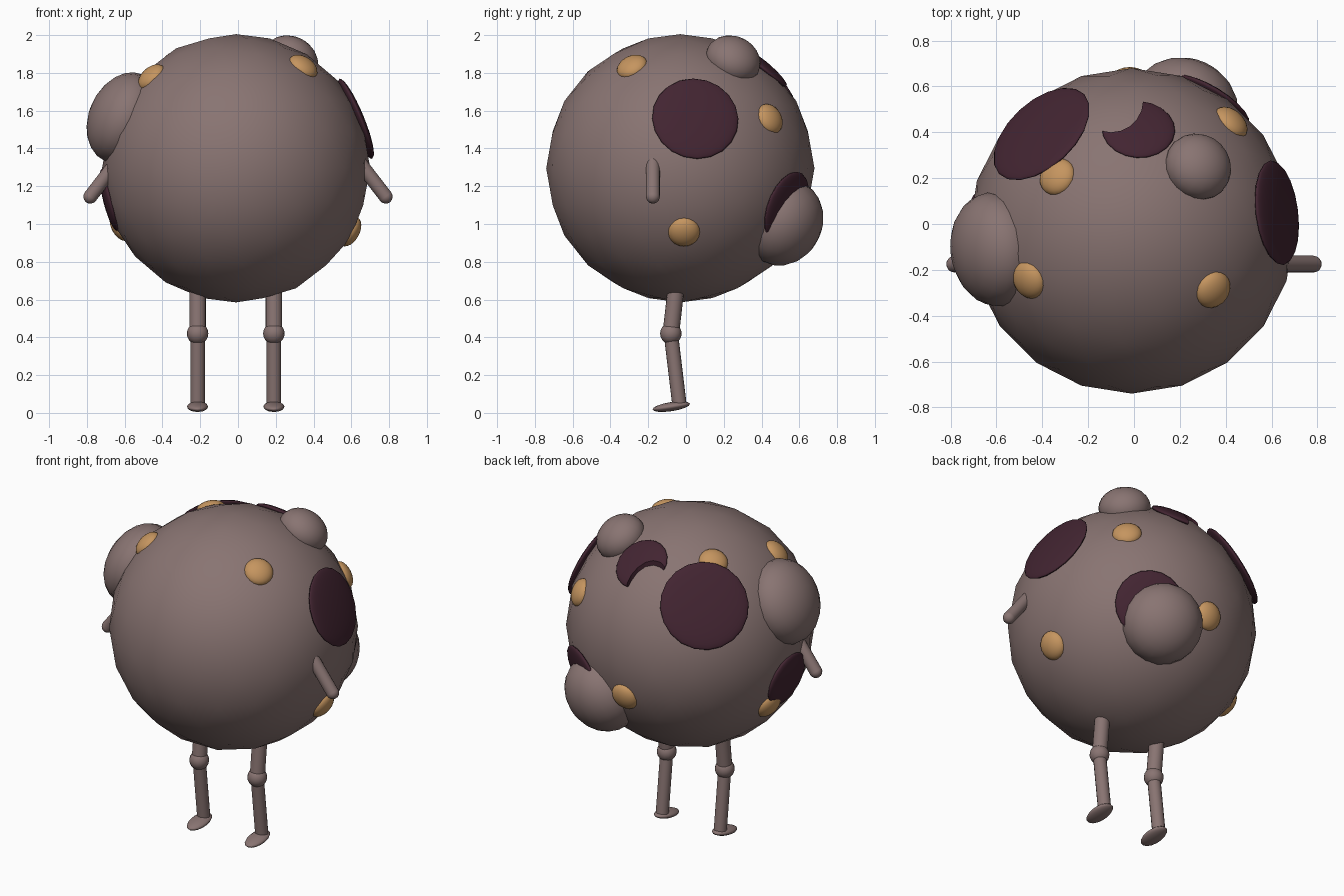
import bpy
from math import pi
from mathutils import Vector

if "Cube" in bpy.data.objects:
    bpy.data.objects.remove(bpy.data.objects["Cube"], do_unlink=True)


def material(name, colour):
    mat = bpy.data.materials.new(name)
    mat.use_nodes = True
    mat.diffuse_color = (*colour, 1)
    mat.node_tree.nodes["Principled BSDF"].inputs["Base Color"].default_value = (*colour, 1)
    return mat


SKIN = material("dusty_mauve", (0.25, 0.175, 0.168))
DARK = material("dark_plum", (0.055, 0.018, 0.031))
AMBER = material("amber", (0.56, 0.3, 0.115))

CENTRE = Vector((-0.01, -0.03, 1.295))
RADIUS = 0.71


def finish(name, mat, sharp=60):
    obj = bpy.context.object
    obj.name = name
    obj.data.materials.append(mat)
    bpy.ops.object.shade_smooth_by_angle(angle=sharp * pi / 180)
    return obj


def blob(name, loc, scale, mat, normal=Vector((0, 0, 1)), segments=20, rings=12):
    """Ellipsoid whose local z follows the given normal."""
    bpy.ops.mesh.primitive_uv_sphere_add(segments=segments, ring_count=rings, radius=1, location=loc)
    obj = bpy.context.object
    obj.scale = scale
    obj.rotation_euler = normal.to_track_quat('Z', 'Y').to_euler()
    return finish(name, mat)


def on_body(name, point, width, height, sink, mat):
    """Ellipsoid seated on the body, facing outward near the given point."""
    normal = (Vector(point) - CENTRE).normalized()
    return blob(name, CENTRE + normal * (RADIUS - sink), (width, width, height), mat, normal)


def rod(name, start, end, radius, mat):
    a, b = Vector(start), Vector(end)
    bpy.ops.mesh.primitive_cylinder_add(vertices=16, radius=radius, depth=(b - a).length,
                                        location=(a + b) / 2)
    bpy.context.object.rotation_euler = (b - a).to_track_quat('Z', 'Y').to_euler()
    return finish(name, mat)


# Round body
bpy.ops.mesh.primitive_ico_sphere_add(subdivisions=3, radius=RADIUS, location=CENTRE)
finish("body", SKIN)

# Skin-coloured lumps
on_body("side_lump", (-0.6, -0.11, 1.56), 0.25, 0.18, 0.05, SKIN)
on_body("back_lump", (0.23, 0.53, 1.0), 0.235, 0.2, 0.05, SKIN)
on_body("top_lump", (0.28, 0.25, 1.87), 0.15, 0.12, 0.01, SKIN)

# Amber warts
warts = [(0.35, -0.29, 1.84), (-0.47, -0.25, 1.79), (0.43, 0.45, 1.56), (0.61, -0.01, 0.95),
         (-0.34, 0.21, 1.87), (-0.62, 0.07, 0.99), (-0.02, 0.65, 1.09)]
for i, point in enumerate(warts):
    on_body(f"wart_{i + 1}", point, 0.085, 0.05, 0.02, AMBER)

# Dark raised spots
spots = [((0.63, 0.05, 1.56), 0.23), ((-0.41, 0.4, 1.68), 0.255),
         ((0.34, 0.55, 1.08), 0.2), ((-0.67, -0.03, 1.13), 0.17)]
for i, (point, width) in enumerate(spots):
    on_body(f"spot_{i + 1}", point, width, 0.035, 0.02, DARK)

# Crescent spot: a round spot with a bite taken out
crescent = on_body("crescent_spot", (0.02, 0.42, 1.84), 0.16, 0.03, 0.015, DARK)
bpy.ops.mesh.primitive_cylinder_add(vertices=20, radius=0.14, depth=0.8, location=(-0.1, 0.54, 1.85))
cutter = bpy.context.object
cutter.hide_render = True
bite = crescent.modifiers.new("bite", 'BOOLEAN')
bite.operation = 'DIFFERENCE'
bite.object = cutter
bpy.context.view_layer.objects.active = crescent
bpy.ops.object.modifier_apply(modifier="bite")
bpy.data.objects.remove(cutter, do_unlink=True)

# Arms and legs
for side, s in (("left", 1), ("right", -1)):
    shoulder, hand = (s * 0.62, -0.175, 1.355), (s * 0.782, -0.175, 1.145)
    rod(f"{side}_arm", shoulder, hand, 0.037, SKIN)
    blob(f"{side}_hand", hand, (0.037,) * 3, SKIN, Vector(hand) - Vector(shoulder), 16, 8)

    x = s * 0.202 - 0.012
    hip, knee, ankle = (x, -0.053, 0.66), (x, -0.08, 0.42), (x, -0.035, 0.045)
    rod(f"{side}_thigh", hip, knee, 0.044, SKIN)
    blob(f"{side}_hip", hip, (0.044,) * 3, SKIN, segments=16, rings=8)
    blob(f"{side}_knee", knee, (0.057,) * 3, SKIN, segments=16, rings=10)
    rod(f"{side}_shin", knee, ankle, 0.038, SKIN)
    blob(f"{side}_foot", (x, -0.078, 0.033), (0.056, 0.1, 0.024), SKIN,
         Vector((0, -0.15, 1)), 16, 8).rotation_euler = (0.15, 0, 0)
